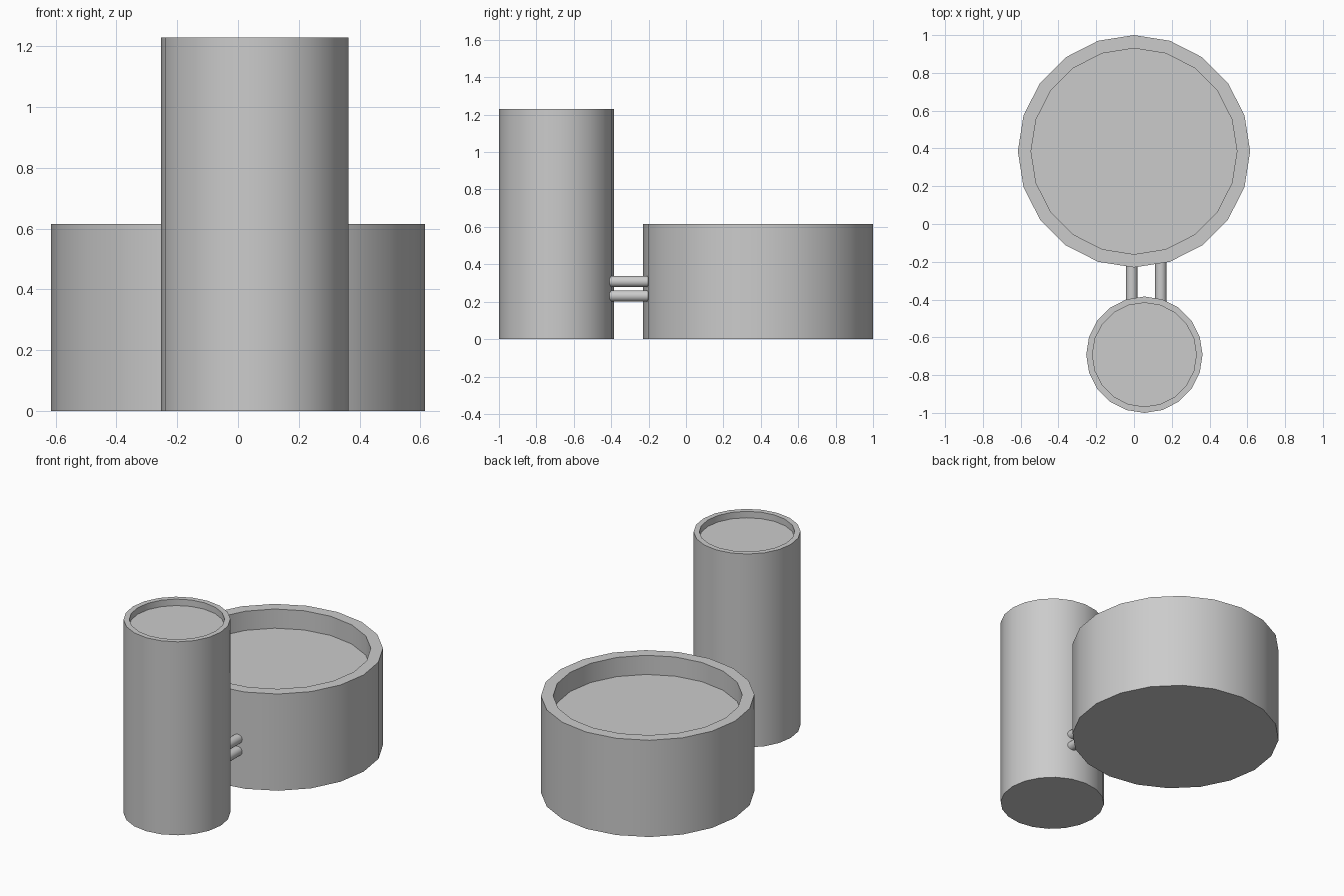
import bpy, bmesh, math

if "Cube" in bpy.data.objects:
    bpy.data.objects.remove(bpy.data.objects["Cube"])

SIDES = 20


def finish(name, bm):
    bmesh.ops.recalc_face_normals(bm, faces=bm.faces)
    mesh = bpy.data.meshes.new(name)
    bm.to_mesh(mesh)
    bm.free()
    obj = bpy.data.objects.new(name, mesh)
    bpy.context.collection.objects.link(obj)
    bpy.ops.object.select_all(action='DESELECT')
    obj.select_set(True)
    bpy.context.view_layer.objects.active = obj
    bpy.ops.object.shade_smooth_by_angle(angle=math.radians(30))
    return obj


def lathe(name, profile, location, rotation=(0, 0, 0), sides=SIDES):
    """Turn (radius, height) points round z and cap both ends."""
    bm = bmesh.new()
    rings = []
    for r, z in profile:
        rings.append([bm.verts.new((r * math.cos(math.tau * i / sides),
                                    r * math.sin(math.tau * i / sides), z))
                      for i in range(sides)])
    for a, b in zip(rings, rings[1:]):
        for i in range(sides):
            j = (i + 1) % sides
            bm.faces.new((a[i], a[j], b[j], b[i]))
    bm.faces.new(rings[0][::-1])
    bm.faces.new(rings[-1])
    obj = finish(name, bm)
    obj.location = location
    obj.rotation_euler = rotation
    return obj


def tank(name, center, radius, inner, height, depth):
    profile = [(radius, 0), (radius, height), (inner, height), (inner, height - depth)]
    return lathe(name, profile, (*center, 0))


# Wide low tank and tall narrow tank, each with a recessed top
tank("wide_tank", (0, 0.385), 0.615, 0.545, 0.615, 0.122)
tank("tall_tank", (0.055, -0.692), 0.308, 0.275, 1.23, 0.041)

# Two by two connecting pipes
for side, x in (("left", -0.012), ("right", 0.142)):
    for level, z in (("lower", 0.231), ("upper", 0.308)):
        lathe(f"{side}_{level}_pipe", [(0.03, 0), (0.03, 0.25)],
              (x, -0.185, z), (math.pi / 2, 0, 0))
